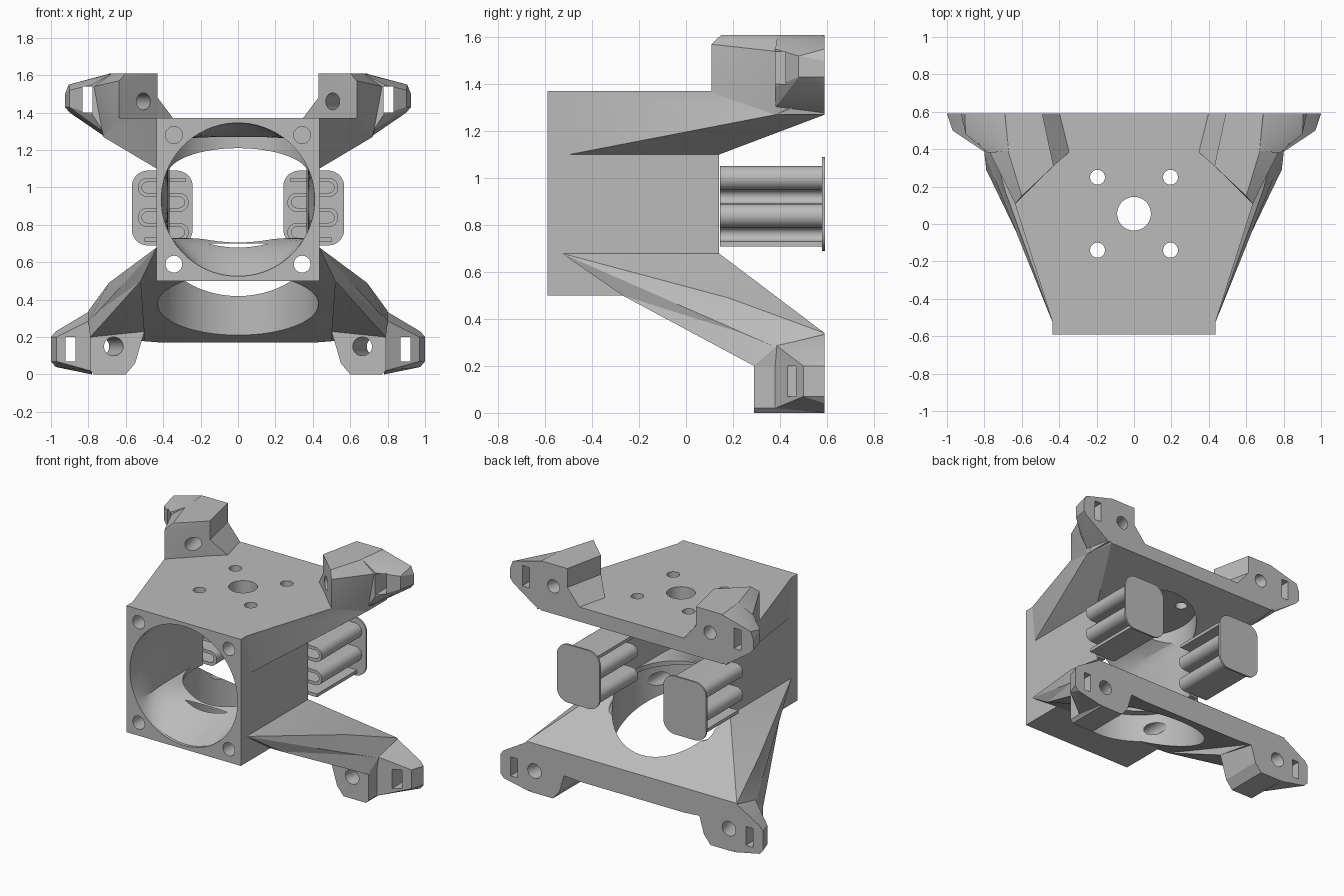
import bpy, bmesh, math
from mathutils import Vector, Matrix

cube = bpy.data.objects.get("Cube")
if cube:
    bpy.data.objects.remove(cube, do_unlink=True)

grey = bpy.data.materials.new("plain grey")
grey.use_nodes = True
grey.diffuse_color = (0.5, 0.5, 0.5, 1)
grey.node_tree.nodes["Principled BSDF"].inputs["Base Color"].default_value = (0.5, 0.5, 0.5, 1)


def finish(name, bm):
    bmesh.ops.recalc_face_normals(bm, faces=bm.faces)
    me = bpy.data.meshes.new(name)
    bm.to_mesh(me)
    bm.free()
    me.materials.append(grey)
    ob = bpy.data.objects.new(name, me)
    bpy.context.collection.objects.link(ob)
    return ob


def hull(name, points, mirror=1, both=False):
    bm = bmesh.new()
    for x, y, z in points:
        bm.verts.new((x * mirror, y, z))
        if both:
            bm.verts.new((-x, y, z))
    res = bmesh.ops.convex_hull(bm, input=bm.verts)
    junk = {v for v in res["geom_interior"] + res["geom_unused"]
            if isinstance(v, bmesh.types.BMVert)}
    bmesh.ops.delete(bm, geom=list(junk), context="VERTS")
    bmesh.ops.dissolve_limit(bm, angle_limit=0.01, verts=bm.verts, edges=bm.edges)
    return finish(name, bm)


def loft(name, rings):
    bm = bmesh.new()
    loops = [[bm.verts.new(p) for p in ring] for ring in rings]
    n = len(loops[0])
    for a, b in zip(loops, loops[1:]):
        for i in range(n):
            j = (i + 1) % n
            bm.faces.new((a[i], a[j], b[j], b[i]))
    bm.faces.new(loops[0])
    bm.faces.new(loops[-1])
    return finish(name, bm)


def rod(center, axis, radius, length):
    bm = bmesh.new()
    turn = Vector(axis).to_track_quat("Z", "X").to_matrix().to_4x4()
    bmesh.ops.create_cone(bm, cap_ends=True, segments=64, radius1=radius, radius2=radius, depth=length,
                          matrix=Matrix.Translation(center) @ turn)
    return finish("cutter", bm)


def box(lo, hi):
    return hull("cutter", [(x, y, z) for x in (lo[0], hi[0])
                           for y in (lo[1], hi[1]) for z in (lo[2], hi[2])])


def cut(ob, cutters):
    bpy.context.view_layer.objects.active = ob
    for c in cutters:
        c.hide_render = True
        mod = ob.modifiers.new("cut", "BOOLEAN")
        mod.operation = "DIFFERENCE"
        mod.solver = "EXACT"
        mod.object = c
        bpy.ops.object.modifier_apply(modifier=mod.name)


def drop(cutters):
    for c in cutters:
        bpy.data.objects.remove(c, do_unlink=True)


# Air duct: round at the front, flattened further in
def duct_ring(y, t):
    ring = []
    for i in range(64):
        a = math.tau * (i + 0.5) / 64
        x, z = 0.41 * math.cos(a), 0.41 * math.sin(a)
        fx = max(-0.374, min(0.374, 1.1 * x))
        fz = max(-0.205, min(0.33, z))
        ring.append((x + (fx - x) * t, y, 0.935 + z + (fz - z) * t))
    return ring


duct = loft("duct", [duct_ring(-0.6, 0)] +
            [duct_ring(-0.57 + 0.06 * k, math.sin(math.pi / 12 * k)) for k in range(7)] +
            [duct_ring(0.055, 1)])

# Upright bore, wider through the base, with a flat ceiling under the top plate
chamber = rod((0, 0.055, 0.96), (0, 0, 1), 0.376, 0.62)
base_bore = rod((0, 0.055, 0.35), (0, 0, 1), 0.43, 0.7)

low_screws = [rod((x, 0, 0.59), (0, 1, 0), 0.045, 1.6) for x in (-0.343, 0.343)]
high_screws = [rod((x, -0.5, 1.28), (0, 1, 0), 0.045, 0.5) for x in (-0.343, 0.343)]
top_holes = [rod((x, y, 1.3), (0, 0, 1), 0.04, 0.5) for x in (-0.195, 0.195) for y in (-0.14, 0.25)]
top_holes.append(rod((0, 0.055, 1.3), (0, 0, 1), 0.09, 0.5))

# Body, top plate and flared base
body = hull("duct_body", [(0.435, y, z) for y in (-0.59, 0.14) for z in (0.5, 1.37)], both=True)
top = hull("top_plate", [(0.434, -0.53, 1.37), (0.434, -0.5, 1.1), (0.434, 0.14, 1.1),
                         (0.69, 0.59, 1.27), (0.72, 0.38, 1.27), (0.64, 0.12, 1.37),
                         (0.75, 0.59, 1.37)], both=True)
base = hull("flared_base", [(0.434, -0.53, 0.68), (0.434, 0.14, 0.68), (0.52, -0.27, 0.5),
                            (0.69, 0.18, 0.49), (0.8, 0.38, 0.28), (0.8, 0.59, 0.34),
                            (0.79, 0.59, 0.2), (0.4, 0.59, 0.17)], both=True)
cut(body, [duct, chamber, base_bore] + low_screws + high_screws + top_holes)
cut(top, [duct, chamber] + high_screws + top_holes)
cut(base, [duct, chamber, base_bore] + low_screws)
drop([duct, chamber, base_bore] + low_screws + high_screws + top_holes)
parts = [body, top, base]

for side, s in (("left", 1), ("right", -1)):
    # Upper mounting block, its inner gusset and the strap ear
    block = hull(side + "_upper_block", [
        (0.635, 0.108, 1.57), (0.635, 0.108, 1.36), (0.6, 0.15, 1.61), (0.43, 0.31, 1.61),
        (0.43, 0.31, 1.36), (0.49, 0.59, 1.61), (0.49, 0.59, 1.36),
        (0.69, 0.59, 1.61), (0.67, 0.38, 1.61), (0.77, 0.38, 1.54), (0.72, 0.38, 1.27),
        (0.72, 0.59, 1.27)], s)
    gusset = hull(side + "_upper_gusset", [
        (0.43, 0.31, 1.48), (0.34, 0.39, 1.36), (0.43, 0.31, 1.36), (0.49, 0.59, 1.48),
        (0.39, 0.59, 1.36), (0.49, 0.59, 1.36)], s)
    ear = hull(side + "_upper_ear", [
        (0.925, 0.59, 1.43), (0.925, 0.59, 1.5), (0.905, 0.59, 1.55), (0.9, 0.59, 1.4),
        (0.9, 0.48, 1.43), (0.9, 0.48, 1.52), (0.78, 0.38, 1.55), (0.78, 0.38, 1.39),
        (0.72, 0.38, 1.3), (0.71, 0.59, 1.27), (0.68, 0.59, 1.61), (0.67, 0.39, 1.61)], s)
    upper = [rod((0.51 * s, 0.25, 1.46), (0.25 * s, 1, 0), 0.045, 1),
             box((0.805 * s - 0.027, 0.2, 1.4), (0.805 * s + 0.027, 0.8, 1.54))]
    # Lower leg, foot and strap ear
    leg = hull(side + "_leg", [
        (0.52, -0.27, 0.5), (0.69, 0.18, 0.49), (0.8, 0.38, 0.28), (0.79, 0.29, 0.2),
        (0.5, 0.29, 0.23), (0.5, 0.59, 0.18), (0.79, 0.59, 0.2)], s)
    foot = hull(side + "_foot", [(x, y, z) for y in (0.29, 0.59) for x, z in
                                 ((0.6, 0), (0.77, 0), (0.55, 0.06), (0.5, 0.23), (0.79, 0.2), (0.79, 0.02))], s)
    low_ear = hull(side + "_lower_ear", [
        (1, 0.59, 0.07), (1, 0.59, 0.2), (0.975, 0.59, 0.23), (0.975, 0.59, 0.04),
        (0.97, 0.5, 0.07), (0.97, 0.5, 0.2), (0.79, 0.38, 0.29), (0.79, 0.38, 0.02),
        (0.78, 0.59, 0), (0.79, 0.59, 0.34)], s)
    lower = [rod((0.665 * s, 0.29, 0.15), (0.25 * s, 1, 0), 0.05, 1),
             box((0.895 * s - 0.027, 0.2, 0.07), (0.895 * s + 0.027, 0.8, 0.2))]
    for ob in (block, gusset, ear):
        cut(ob, upper)
    for ob in (leg, foot, low_ear, base):
        cut(ob, lower)
    drop(upper + lower)

    # Folded fin: a snaking sheet running back to its end plate
    path = [(0.28, 1.04)]
    for k in range(4):
        zc, out = 1.0 - 0.08 * k, 1 if k % 2 == 0 else -1
        for i in range(13):
            a = math.pi * (0.5 - i / 12)
            path.append((0.4 + out * (0.085 + 0.04 * math.cos(a)), zc + 0.04 * math.sin(a)))
    path.append((0.5, 0.72))
    bm = bmesh.new()
    rows = [[bm.verts.new((x * s, y, z)) for x, z in path] for y in (0.145, 0.585)]
    for i in range(len(path) - 1):
        bm.faces.new((rows[0][i], rows[0][i + 1], rows[1][i + 1], rows[1][i]))
    fin = finish(side + "_folded_fin", bm)
    mod = fin.modifiers.new("thickness", "SOLIDIFY")
    mod.thickness = 0.022
    mod.offset = 0
    bpy.context.view_layer.objects.active = fin
    bpy.ops.object.modifier_apply(modifier=mod.name)

    corners = []
    for q, (cx, cz) in enumerate(((0.483, 1.005), (0.327, 1.005), (0.327, 0.775), (0.483, 0.775))):
        for i in range(9):
            a = math.pi / 2 * (q + i / 8)
            corners.append((s * (cx + 0.085 * math.cos(a)), cz + 0.085 * math.sin(a)))
    plate = loft(side + "_fin_end_plate", [[(x, y, z) for x, z in corners] for y in (0.58, 0.592)])
    parts += [block, gusset, ear, leg, foot, low_ear, fin, plate]

# Smooth the round surfaces, keep edges crisp
bpy.ops.object.select_all(action="DESELECT")
for ob in parts:
    ob.select_set(True)
bpy.context.view_layer.objects.active = body
bpy.ops.object.shade_smooth_by_angle(angle=math.radians(20))
